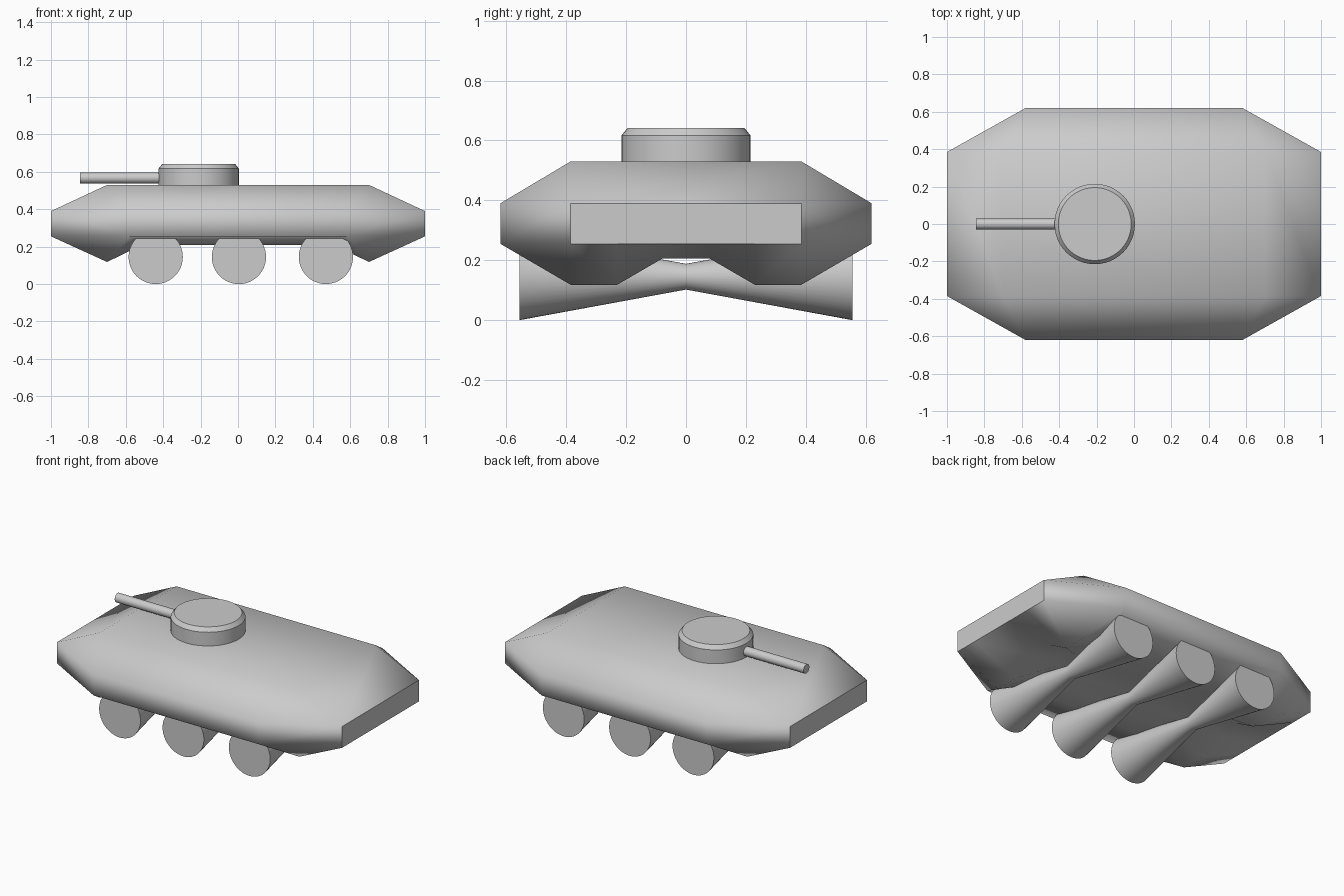
import bpy, bmesh, math

if "Cube" in bpy.data.objects:
    bpy.data.objects.remove(bpy.data.objects["Cube"])


def finish(name, bm, angle):
    bmesh.ops.remove_doubles(bm, verts=bm.verts[:], dist=1e-5)
    bmesh.ops.recalc_face_normals(bm, faces=bm.faces[:])
    mesh = bpy.data.meshes.new(name)
    bm.to_mesh(mesh)
    bm.free()
    ob = bpy.data.objects.new(name, mesh)
    bpy.context.collection.objects.link(ob)
    bpy.ops.object.select_all(action='DESELECT')
    ob.select_set(True)
    bpy.context.view_layer.objects.active = ob
    bpy.ops.object.shade_smooth_by_angle(angle=math.radians(angle))
    return ob


def lathe(name, profile, seg=48):
    """Closed solid of revolution about z from (radius, height) pairs."""
    bm = bmesh.new()
    rings = [[bm.verts.new((r * math.cos(2 * math.pi * i / seg),
                            r * math.sin(2 * math.pi * i / seg), h))
              for i in range(seg)] for r, h in profile]
    for a, b in zip(rings, rings[1:]):
        for i in range(seg):
            j = (i + 1) % seg
            bm.faces.new((a[i], a[j], b[j], b[i]))
    bm.faces.new(rings[0][::-1])
    bm.faces.new(rings[-1])
    return finish(name, bm, 30)


# Hull: one quarter described by key points, mirrored to four
P = {
    't0': (0, 0, .53), 't1': (.7, 0, .53), 't2': (.7, .385, .53), 't3': (0, .385, .53),
    'e0': (1, 0, .39), 'e1': (1, .385, .39),
    'f0': (1, .385, .255), 'f1': (1, .23, .255), 'f2': (1, .08, .255), 'f3': (1, 0, .255),
    's0': (0, .62, .39), 's1': (.58, .62, .39), 's2': (.58, .62, .255), 's3': (0, .62, .255),
    'b0': (.7, .385, .118), 'b1': (.7, .23, .118), 'b2': (.7, .08, .205), 'b3': (.7, 0, .205),
    'w0': (.51, .385, .21), 'w1': (.51, .23, .21), 'w2': (.51, .08, .21), 'w3': (.51, 0, .21),
    'c0': (0, .385, .21), 'c1': (0, .23, .21), 'c2': (0, .08, .21), 'c3': (0, 0, .21),
}
FACES = ['t0 t1 t2 t3', 't1 e0 e1 t2', 't3 t2 s1 s0', 't2 e1 s1',
         'e0 f3 f2 f1 f0 e1', 'e1 f0 s2 s1', 's0 s1 s2 s3', 'f0 b0 s2',
         'b0 w0 s2', 's3 s2 w0 c0']
for i in range(3):
    FACES += [f'f{i} f{i+1} b{i+1} b{i}', f'b{i} b{i+1} w{i+1} w{i}',
              f'w{i} w{i+1} c{i+1} c{i}']
bm = bmesh.new()
for sx in (1, -1):
    for sy in (1, -1):
        v = {k: bm.verts.new((x * sx, y * sy, z)) for k, (x, y, z) in P.items()}
        for f in FACES:
            bm.faces.new([v[k] for k in f.split()])
bmesh.ops.remove_doubles(bm, verts=bm.verts[:], dist=1e-5)
bmesh.ops.recalc_face_normals(bm, faces=bm.faces[:])
bmesh.ops.dissolve_limit(bm, angle_limit=.005, verts=bm.verts[:], edges=bm.edges[:])
finish('hull', bm, 60)

# Turret with bevelled rim
turret = lathe('turret', [(.215, .50), (.215, .617), (.195, .642)])
turret.location.x = -.21

# Gun barrel pointing to -x
gun = lathe('gun_barrel', [(.029, 0), (.029, .55)], 24)
gun.rotation_euler.y = math.radians(-90)
gun.location = (-.295, 0, .567)

# Wheel pairs, each tapering to a thin waist in the middle
for n, x in enumerate((-.44, .005, .47)):
    w = lathe(f'wheel_pair_{n + 1}', [(.145, -.556), (.043, 0), (.145, .556)])
    w.rotation_euler.x = math.radians(90)
    w.location = (x, 0, .147)
    w.location.z = .145
